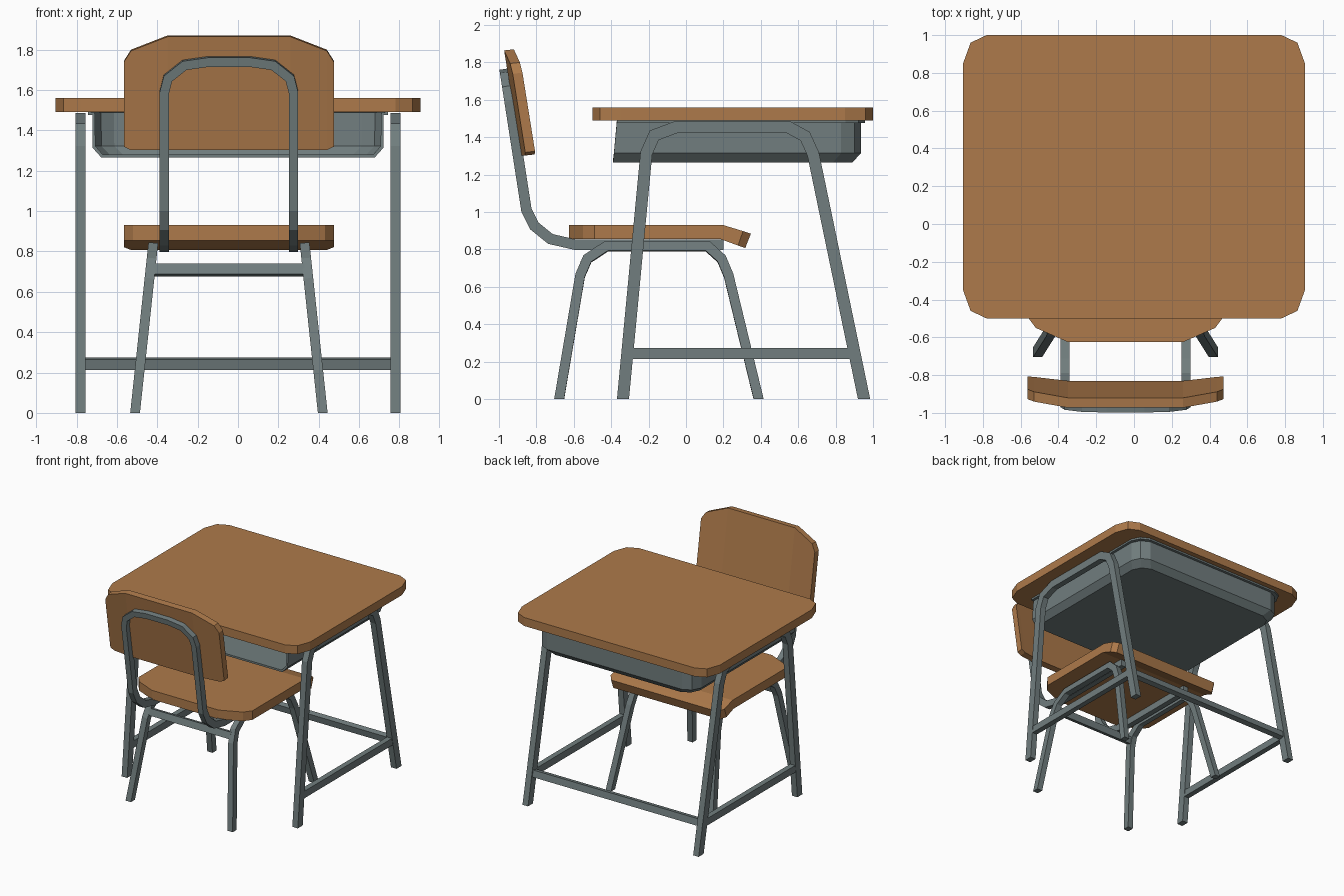
import bpy, bmesh
from mathutils import Vector as V

if "Cube" in bpy.data.objects:
    bpy.data.objects.remove(bpy.data.objects["Cube"])

CX = -0.045  # the chair stands slightly off centre


def material(name, rgb):
    m = bpy.data.materials.new(name)
    m.diffuse_color = (*rgb, 1)
    m.use_nodes = True
    m.node_tree.nodes["Principled BSDF"].inputs["Base Color"].default_value = m.diffuse_color
    return m


WOOD = material("brown wood", (0.42, 0.195, 0.07))
METAL = material("grey metal", (0.165, 0.207, 0.21))


def finish(name, bm, mat, x=0.0):
    me = bpy.data.meshes.new(name)
    bm.to_mesh(me)
    bm.free()
    me.materials.append(mat)
    ob = bpy.data.objects.new(name, me)
    ob.location.x = x
    bpy.context.collection.objects.link(ob)
    return ob


def loft(name, rings, mat, x=0.0, cap_end=True):
    """Skin a row of four-cornered sections into a solid."""
    bm = bmesh.new()
    vs = [[bm.verts.new(p) for p in r] for r in rings]
    for a, b in zip(vs, vs[1:]):
        for i in range(4):
            j = (i + 1) % 4
            bm.faces.new((a[i], a[j], b[j], b[i]))
    bm.faces.new(vs[0])
    if cap_end:
        bm.faces.new(vs[-1])
    bmesh.ops.recalc_face_normals(bm, faces=bm.faces)
    return finish(name, bm, mat, x)


def tube(name, path, side, w, h, start=None, end=None, x=0.0, cap_end=True):
    """Rectangular tube with mitred bends; w runs along side, h across it.
    start and end are optional normals of the end cuts."""
    p = [V(q) for q in path]
    d = [(b - a).normalized() for a, b in zip(p, p[1:])]
    u = V(side)
    u = (u - d[0] * u.dot(d[0])).normalized()
    v = d[0].cross(u)
    c = [p[0] + u * (w / 2 * s) + v * (h / 2 * t)
         for s, t in ((-1, -1), (1, -1), (1, 1), (-1, 1))]
    rings = []
    for i, q in enumerate(p):
        move = d[max(i - 1, 0)]
        if i == 0:
            n = V(start) if start else d[0]
        elif i == len(p) - 1:
            n = V(end) if end else d[-1]
        else:
            n = d[i - 1] + d[i]
        c = [k + move * ((q - k).dot(n) / move.dot(n)) for k in c]
        rings.append(c)
    return loft(name, rings, METAL, x, cap_end)


def both(stations):
    """Mirror stations (half width first) to the negative side."""
    return [(-s[0], *s[1:]) for s in stations] + stations[::-1]


UP = (0, 0, 1)

# Desk top
loft("desk_top",
     [[(x, a, 1.49), (x, b, 1.49), (x, b, 1.56), (x, a, 1.56)]
      for x, a, b in both([(0.905, -0.35, 0.85), (0.865, -0.46, 0.96), (0.78, -0.5, 1.0)])],
     WOOD)

# Book tray: open at the front, flanged rim, bevelled floor edge
bm = bmesh.new()
levels = []
for off, z, front in ((0.022, 1.475, -0.37), (0, 1.475, -0.37), (0, 1.315, -0.385), (-0.045, 1.265, -0.39)):
    w, b = 0.722 + off, 0.935 + off
    half = [(w, front), (w, b - 0.105), (w - 0.035, b - 0.035), (w - 0.105, b)]
    pts = half + [(-x, y) for x, y in half[::-1]]
    levels.append([bm.verts.new((x, y, z)) for x, y in pts])
for hi, lo in zip(levels, levels[1:]):
    for i in range(len(hi) - 1):
        bm.faces.new((hi[i], lo[i], lo[i + 1], hi[i + 1]))
floor = bm.faces.new(levels[-1])
bm.normal_update()
for f in bm.faces:  # outside of the tray faces out and down
    mid = f.calc_center_median()
    out = V((mid.x, mid.y - 0.3, 0)) * 0.2 + V((0, 0, -1))
    if f.normal.dot(out) < 0:
        f.normal_flip()
tray = finish("book_tray", bm, METAL)
sol = tray.modifiers.new("thickness", "SOLIDIFY")
sol.thickness = 0.017
sol.offset = -1

# Desk legs: one bent tube each side, joined by low bars
LEG = [(-0.337, 0), (-0.212, 1.315), (-0.17, 1.41), (-0.05, 1.455),
       (0.545, 1.455), (0.637, 1.405), (0.68, 1.31), (0.952, 0)]
for s, label in ((-1, "left"), (1, "right")):
    tube("desk_legs_" + label, [(0.78 * s, y, z) for y, z in LEG], (1, 0, 0), 0.05, 0.064, UP, UP)
    tube("desk_side_bar_" + label, [(0.78 * s, -0.31, 0.243), (0.78 * s, 0.895, 0.243)],
         (1, 0, 0), 0.045, 0.058)
tube("desk_back_bar", [(-0.765, 0.9, 0.243), (0.765, 0.9, 0.243)], (0, -0.2, 1), 0.055, 0.045)

# Chair seat with a drooping front edge: half width, top y z, bottom y z
SEAT = [(0.305, -0.625, 0.93, -0.625, 0.855), (0.475, -0.55, 0.93, -0.55, 0.855),
        (0.52, -0.49, 0.93, -0.49, 0.855), (0.52, 0.2, 0.93, 0.185, 0.855),
        (0.52, 0.305, 0.898, 0.278, 0.821), (0.487, 0.347, 0.884, 0.317, 0.808)]
loft("seat", [[(-w, ty, tz), (w, ty, tz), (w, by, bz), (-w, by, bz)]
              for w, ty, tz, by, bz in SEAT], WOOD, CX)

# Backrest: leaning board with side wings bent forward
REST = [(0.52, 1.325, 1.745, 0.026), (0.485, 1.308, 1.80, 0.021), (0.305, 1.308, 1.87, 0.0)]
rings = []
for x, lo, hi, bow in both(REST):
    yl, yh = (-0.83 - 0.16 * (z - 1.305) + bow for z in (lo, hi))
    rings.append([(x, yl, lo), (x, yh, hi), (x, yh - 0.052, hi - 0.006), (x, yl - 0.052, lo - 0.006)])
loft("backrest", rings, WOOD, CX)

# Seat and backrest frame: half a looped tube, mirrored
bend = [(0.2, 0.826), (-0.594, 0.826), (-0.725, 0.856), (-0.81, 0.925), (-0.853, 1.01)]
arch = [(0.32, 1.59), (0.302, 1.66), (0.22, 1.725), (0.1, 1.742), (0, 1.742)]
path = [(0.32, y, z) for y, z in bend]
path += [(x, -0.853 - 0.155 * (z - 1.01), z) for x, z in arch]
frame = tube("backrest_frame", path, (1, 0, 0), 0.046, 0.056, end=(1, 0, 0), x=CX, cap_end=False)
mir = frame.modifiers.new("mirror", "MIRROR")
mir.use_clip = True

# Chair legs: splayed arches under the seat
CHAIR_LEG = [(-0.678, 0), (-0.566, 0.66), (-0.527, 0.75), (-0.425, 0.817),
             (0.115, 0.817), (0.19, 0.75), (0.228, 0.66), (0.388, 0)]
for s, label in ((-1, "left"), (1, "right")):
    tube("chair_legs_" + label,
         [(s * (0.465 - 0.107 * z), y, z) for y, z in CHAIR_LEG],
         (1, 0, 0.107 * s), 0.048, 0.052, UP, UP, x=CX)
tube("chair_back_bar", [(-0.375, -0.548, 0.708), (0.375, -0.548, 0.708)],
     (0, 0.3, 1), 0.055, 0.045, x=CX)
